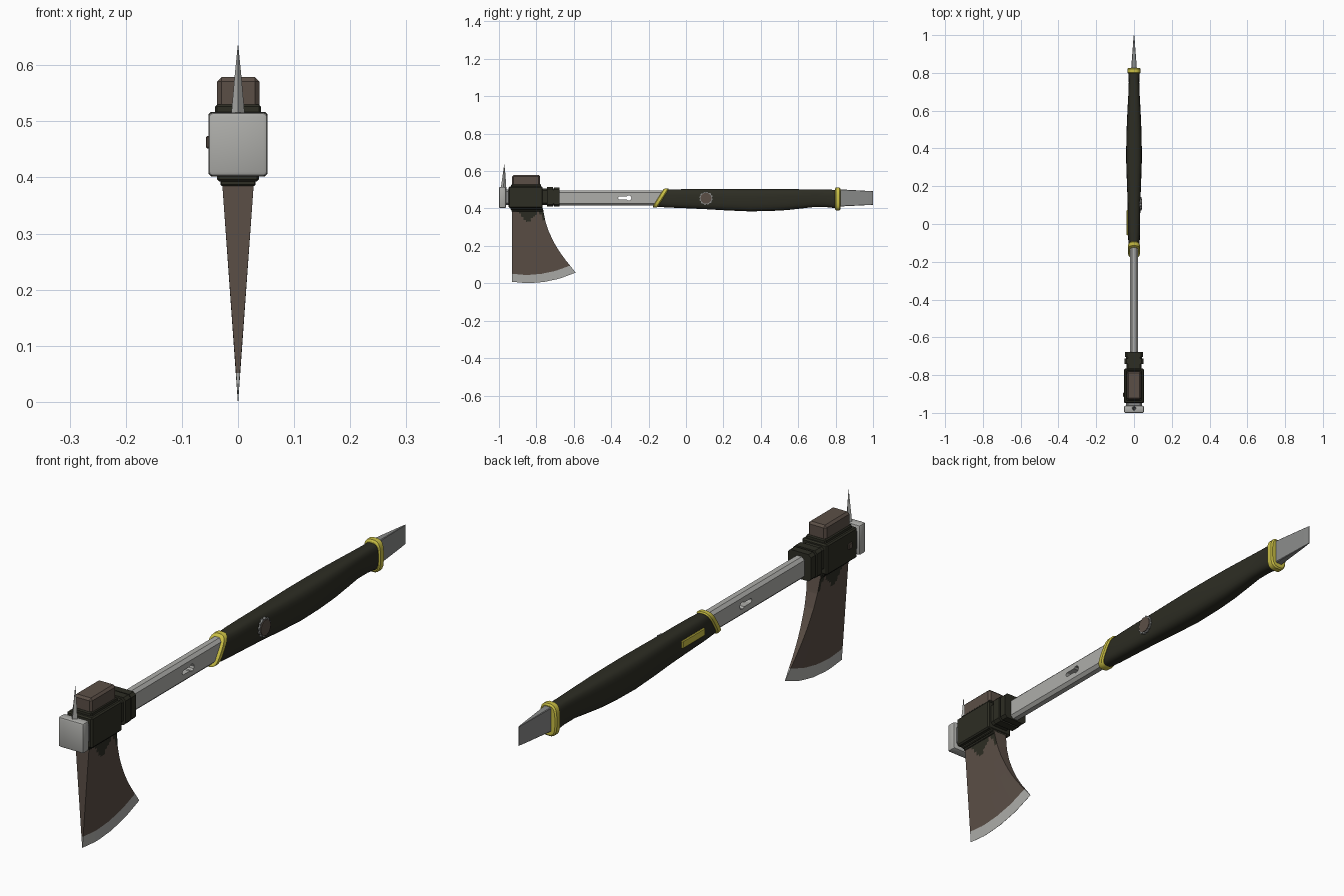
import bpy, bmesh, math
from mathutils import Vector

if "Cube" in bpy.data.objects:
    bpy.data.objects.remove(bpy.data.objects["Cube"])


def material(name, r, g, b):
    m = bpy.data.materials.new(name)
    m.diffuse_color = (r, g, b, 1)
    m.use_nodes = True
    m.node_tree.nodes["Principled BSDF"].inputs["Base Color"].default_value = m.diffuse_color
    return m


STEEL = material("light_steel", 0.42, 0.42, 0.40)
GREY = material("dark_steel", 0.25, 0.255, 0.25)
BROWN = material("brown_steel", 0.105, 0.078, 0.062)
OLIVE = material("dark_olive_rubber", 0.026, 0.026, 0.017)
YELLOW = material("yellow_trim", 0.60, 0.53, 0.06)


def finish(bm, name, mats, smooth=None):
    bmesh.ops.recalc_face_normals(bm, faces=bm.faces)
    me = bpy.data.meshes.new(name)
    bm.to_mesh(me)
    bm.free()
    ob = bpy.data.objects.new(name, me)
    bpy.context.collection.objects.link(ob)
    for m in mats:
        me.materials.append(m)
    if smooth:
        bpy.ops.object.select_all(action='DESELECT')
        ob.select_set(True)
        bpy.context.view_layer.objects.active = ob
        bpy.ops.object.shade_smooth_by_angle(angle=math.radians(smooth))
    return ob


def loft(bm, rings):
    """Skin a list of point rings and cap both ends."""
    vs = [[bm.verts.new(p) for p in r] for r in rings]
    n = len(vs[0])
    for a, b in zip(vs, vs[1:]):
        for i in range(n):
            bm.faces.new((a[i], a[(i + 1) % n], b[(i + 1) % n], b[i]))
    bm.faces.new(vs[0])
    bm.faces.new(vs[-1])


def rounded(y, z0, z1, hw, shear=0.0, n=20, power=3.2):
    """Superellipse ring across y, optionally leaning along y."""
    zc, hz, out = (z0 + z1) / 2, (z1 - z0) / 2, []
    for i in range(n):
        t = 2 * math.pi * (i + 0.5) / n
        c, s = math.cos(t), math.sin(t)
        x = hw * math.copysign(abs(c) ** (2 / power), c)
        z = hz * math.copysign(abs(s) ** (2 / power), s)
        out.append((x, y + shear * z, zc + z))
    return out


def chamfered(y, z0, z1, hw, c):
    """Chamfered rectangle ring across y."""
    return [(hw, y, z0 + c), (hw, y, z1 - c), (hw - c, y, z1), (c - hw, y, z1),
            (-hw, y, z1 - c), (-hw, y, z0 + c), (c - hw, y, z0), (hw - c, y, z0)]


def tube(name, rings, mat, smooth=None):
    bm = bmesh.new()
    loft(bm, rings)
    return finish(bm, name, [mat], smooth)


def box(name, x, y, z, mat, bevel=0.0, segs=1):
    bm = bmesh.new()
    bmesh.ops.create_cube(bm, size=1)
    for v in bm.verts:
        v.co = Vector([r[0] + (c + 0.5) * (r[1] - r[0]) for c, r in zip(v.co, (x, y, z))])
    if bevel:
        bmesh.ops.bevel(bm, geom=bm.edges[:], offset=bevel, segments=segs,
                        profile=0.5, affect='EDGES')
    return finish(bm, name, [mat], 35 if segs > 1 else None)


def prism(name, outline, x0, x1, mat):
    """Extrude a (y, z) outline along x."""
    bm = bmesh.new()
    loft(bm, [[(x, y, z) for y, z in outline] for x in (x0, x1)])
    return finish(bm, name, [mat])


def interp(pts, t):
    for (a, va), (b, vb) in zip(pts, pts[1:]):
        if t <= b:
            return va + (vb - va) * max(0, (t - a) / (b - a))
    return pts[-1][1]


# Hammer poll, its neck and the spike on top
box("hammer_face", (-.053, .053), (-1, -.962), (.402, .516), STEEL, .008, 2)
tube("hammer_neck", [chamfered(y, .418, .502, .042, .01) for y in (-.97, -.935)], GREY)
spike = []
for z, hw, y0, y1 in ((.50, .013, -.992, -.960), (.53, .0105, -.987, -.962),
                      (.58, .006, -.980, -.965), (.635, .0006, -.972, -.971)):
    yc = (y0 + y1) / 2
    spike.append([(hw, yc, z), (0, y1, z), (-hw, yc, z), (0, y0, z)])
tube("top_spike", spike, STEEL)

# Head sleeve with a stepped skirt round the blade root
box("head_sleeve", (-.053, .053), (-.948, -.766), (.402, .517), OLIVE, .005)
box("sleeve_top_step", (-.041, .041), (-.935, -.775), (.51, .53), OLIVE, .004)
box("sleeve_skirt_upper", (-.037, .037), (-.938, -.768), (.393, .41), OLIVE, .003)
box("sleeve_skirt_lower", (-.031, .031), (-.934, -.764), (.385, .40), OLIVE, .002)
box("top_block", (-.037, .038), (-.93, -.78), (.515, .579), BROWN, .008)
box("sleeve_rivet", (-.057, -.05), (-.915, -.893), (.452, .474), BROWN, .002)

# Ribbed collar behind the head
for i, (y0, y1, hw, z0, z1) in enumerate((
        (-.768, -.738, .041, .418, .507), (-.742, -.711, .050, .410, .514),
        (-.713, -.703, .043, .416, .508), (-.705, -.677, .048, .411, .512))):
    tube(f"collar_band_{i + 1}", [chamfered(y, z0, z1, hw, .010) for y in (y0, y1)], OLIVE)

# Axe blade: wedge grid, coloured by position
back = [(0, -.765), (.2, -.752), (.35, -.735), (.52, -.708), (.68, -.675),
        (.8, -.645), (.9, -.617), (1, -.59)]
foot = [(0, .008), (.25, 0), (.5, .007), (.75, .025), (1, .057)]
rows = [i * .0225 for i in range(13)] + [.35, .45, .55, .65, .73, .81, .89, 1]
COLS = 14
bm = bmesh.new()
sides = []
for sign in (1, -1):
    grid = []
    for s in rows:
        line = []
        for j in range(COLS + 1):
            u = j / COLS
            y = -.93 + (interp(back, s) + .93) * u
            z = .40 + (interp(foot, u) - .40) * s
            line.append(bm.verts.new((sign * (.0004 + .0285 * (1 - s)), y, z)))
        grid.append(line)
    sides.append(grid)
    for i in range(len(rows) - 1):
        for j in range(COLS):
            f = bm.faces.new((grid[i][j], grid[i][j + 1], grid[i + 1][j + 1], grid[i + 1][j]))
            yz = f.calc_center_median()
            drip = max(.065 * (1 - abs(yz.y + .845) / .06), .055 * (1 - abs(yz.y + .762) / .025), 0)
            if i == len(rows) - 2:
                f.material_index = 1
            elif yz.z > .388 - drip:
                f.material_index = 2
rim = ([(0, j) for j in range(COLS)] + [(i, COLS) for i in range(len(rows) - 1)]
       + [(len(rows) - 1, j) for j in range(COLS, 0, -1)]
       + [(i, 0) for i in range(len(rows) - 1, 0, -1)])
for (a, b), (c, d) in zip(rim, rim[1:] + rim[:1]):
    p, q = sides
    f = bm.faces.new((p[a][b], p[c][d], q[c][d], q[a][b]))
    f.material_index = 1 if max(a, c) == len(rows) - 1 else 0
finish(bm, "axe_blade", [BROWN, STEEL, OLIVE])

# Steel shaft with a keyhole slot cut through it
shaft = tube("shaft", [chamfered(y, .415, .497, .021, .011) for y in (-.70, -.08)], STEEL)
keyhole = []
for cy, r, a0, a1 in ((-.306, .014, -145, 145), (-.355, .008, 90, 270)):
    for k in range(9):
        a = math.radians(a0 + (a1 - a0) * k / 8)
        keyhole.append((cy + r * math.cos(a), .456 + r * math.sin(a)))
cutter = prism("slot_cutter", keyhole, -.1, .1, STEEL)
cutter.hide_render = True
mod = shaft.modifiers.new("slot", 'BOOLEAN')
mod.operation, mod.object, mod.solver = 'DIFFERENCE', cutter, 'EXACT'
bpy.ops.object.select_all(action='DESELECT')
shaft.select_set(True)
bpy.context.view_layer.objects.active = shaft
bpy.ops.object.modifier_apply(modifier="slot")
bpy.data.objects.remove(cutter)

# Rubber grip with a slanted front
grip = [(-.13, .409, .502, .027, .65), (-.07, .405, .503, .031, .6), (.03, .400, .504, .033, .2),
        (.12, .395, .504, .034, 0), (.22, .389, .504, .038, 0), (.34, .384, .504, .042, 0),
        (.45, .386, .504, .041, 0), (.54, .391, .504, .038, 0), (.62, .400, .503, .034, 0),
        (.69, .408, .502, .030, 0), (.75, .407, .501, .028, 0), (.81, .400, .500, .029, 0)]
tube("grip", [rounded(*g) for g in grip], OLIVE, 40)

# Yellow trim rings at both grip ends
tube("front_ring", [rounded(y, z0, z1, hw, .62) for y, z0, z1, hw in (
    (-.150, .411, .500, .027), (-.146, .405, .507, .032),
    (-.128, .404, .508, .033), (-.122, .408, .503, .029))], YELLOW, 30)
tube("rear_ring", [rounded(y, z0, z1, hw) for y, z0, z1, hw in (
    (.797, .395, .506, .030), (.801, .390, .512, .035),
    (.821, .390, .512, .035), (.826, .395, .506, .030))], YELLOW, 30)

# Pry tip
tube("pry_tip", [chamfered(y, z0, z1, hw, c) for y, z0, z1, hw, c in (
    (.81, .410, .503, .016, .003), (.97, .418, .494, .004, .001),
    (1.0, .420, .492, .001, .0004))], GREY)

# Round button with a notched rim on the right of the grip
for name, r, x1, mat, notch in (("button_rim", .036, .039, GREY, .9),
                                ("button_face", .029, .042, BROWN, 1)):
    pts = []
    for k in range(48):
        a = 2 * math.pi * k / 48
        rr = r * (notch if k % 4 < 2 else 1)
        pts.append((.107 + rr * math.cos(a), .455 + rr * math.sin(a)))
    prism(name, pts, .025, x1, mat)

# Yellow inlay on the left of the grip
box("side_inlay", (-.039, -.031), (-.06, .075), (.442, .472), YELLOW, .003)
